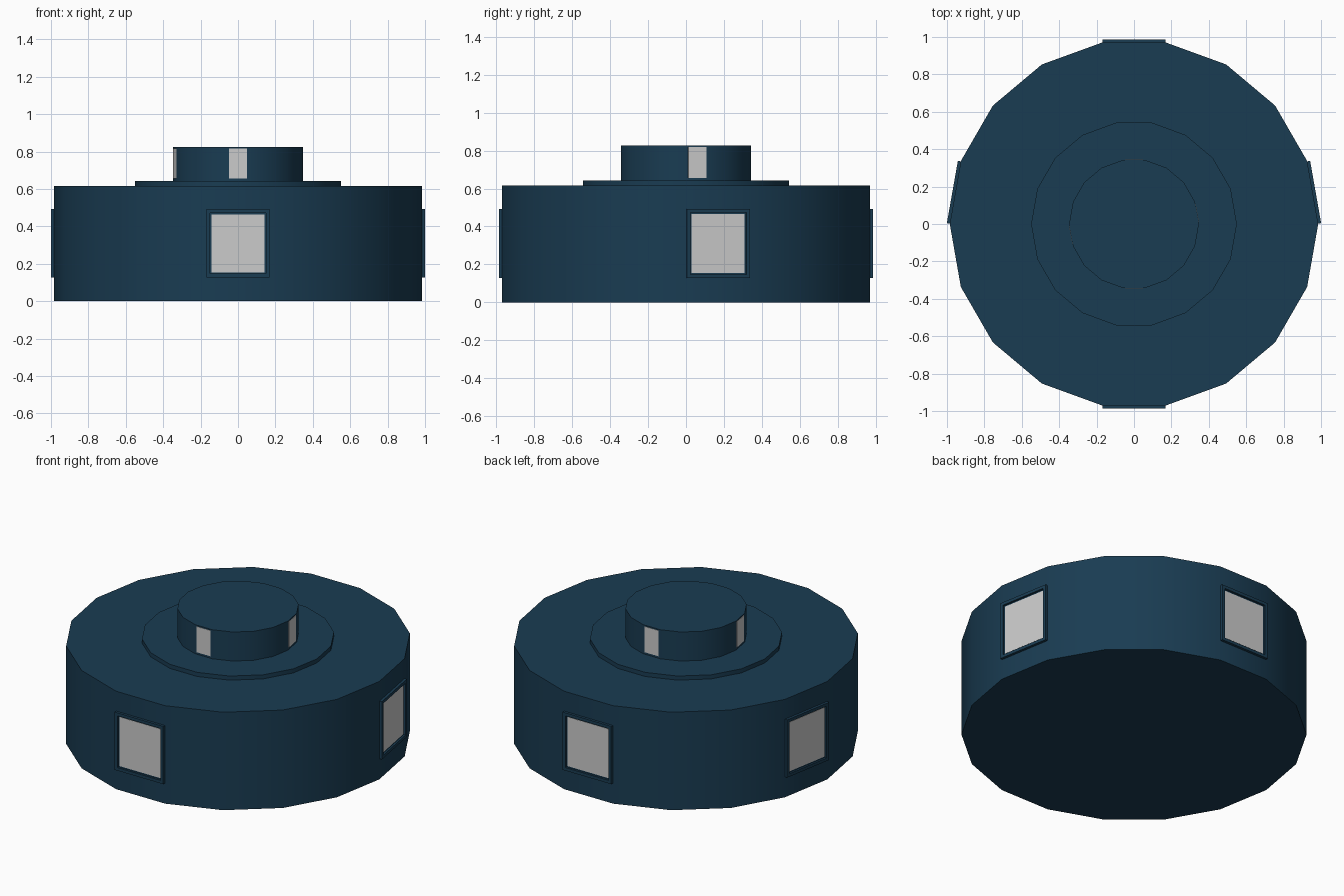
import bpy, bmesh
from math import sin, cos, radians, pi
from mathutils import Matrix, Vector

if "Cube" in bpy.data.objects:
    bpy.data.objects.remove(bpy.data.objects["Cube"])

SIDES = 18
navy = bpy.data.materials.new("navy_paint")
navy.diffuse_color = (0.01, 0.045, 0.085, 1)
navy.use_nodes = True
navy.node_tree.nodes["Principled BSDF"].inputs["Base Color"].default_value = navy.diffuse_color


def finish(bm, name, mat=None):
    bmesh.ops.recalc_face_normals(bm, faces=bm.faces)
    me = bpy.data.meshes.new(name)
    bm.to_mesh(me)
    bm.free()
    ob = bpy.data.objects.new(name, me)
    bpy.context.collection.objects.link(ob)
    if mat:
        me.materials.append(mat)
    return ob


def drum(name, radius, z0, z1):
    """18-sided prism with a corner on the x axis and smooth sides."""
    bm = bmesh.new()
    ring = [bm.verts.new((radius * cos(2 * pi * i / SIDES),
                          radius * sin(2 * pi * i / SIDES), z0)) for i in range(SIDES)]
    base = bm.faces.new(ring)
    res = bmesh.ops.extrude_face_region(bm, geom=[base], use_keep_orig=True)
    top = [v for v in res["geom"] if isinstance(v, bmesh.types.BMVert)]
    bmesh.ops.translate(bm, verts=top, vec=(0, 0, z1 - z0))
    ob = finish(bm, name, navy)
    bpy.ops.object.select_all(action='DESELECT')
    ob.select_set(True)
    bpy.context.view_layer.objects.active = ob
    bpy.ops.object.shade_smooth_by_angle(angle=radians(30))
    return ob


def box(angle, r0, r1, width, z0, z1):
    """Box lying against a drum facet whose normal points at the given angle."""
    bm = bmesh.new()
    m = (Matrix.Rotation(radians(angle), 4, 'Z')
         @ Matrix.Translation(((r0 + r1) / 2, 0, (z0 + z1) / 2))
         @ Matrix.Diagonal((r1 - r0, width, z1 - z0, 1)))
    bmesh.ops.create_cube(bm, size=1, matrix=m)
    return bm


def window_frame(name, angle, r0, r1, width, z0, z1, border, depth):
    bm = box(angle, r0, r1, width, z0, z1)
    bm.normal_update()
    out = Vector((cos(radians(angle)), sin(radians(angle)), 0))
    face = max(bm.faces, key=lambda f: f.normal.dot(out))
    bmesh.ops.inset_region(bm, faces=[face], thickness=border)
    inner = bmesh.ops.extrude_discrete_faces(bm, faces=[face])["faces"][0]
    bmesh.ops.translate(bm, verts=inner.verts, vec=-out * depth)
    finish(bm, name, navy)


# Stacked drums
drum("body", 0.985, 0, 0.617)
drum("collar", 0.55, 0.617, 0.643)
drum("cap", 0.347, 0.643, 0.826)

# Large framed windows on the body
apothem = 0.985 * cos(pi / SIDES)
for side, angle in (("front", -90), ("right", 10), ("back", 90), ("left", 170)):
    window_frame(side + "_window_frame", angle, apothem - 0.02, apothem + 0.016,
                 0.338, 0.128, 0.492, 0.027, 0.012)
    finish(box(angle, apothem - 0.01, apothem + 0.006, 0.284, 0.155, 0.465),
           side + "_window_pane")

# Small lights on the cap
cap_apothem = 0.347 * cos(pi / SIDES)
for side, angle in (("front", -90), ("right", 10), ("back", 90), ("left", 190)):
    finish(box(angle, cap_apothem - 0.01, cap_apothem + 0.002, 0.097, 0.656, 0.818),
           side + "_cap_light")
